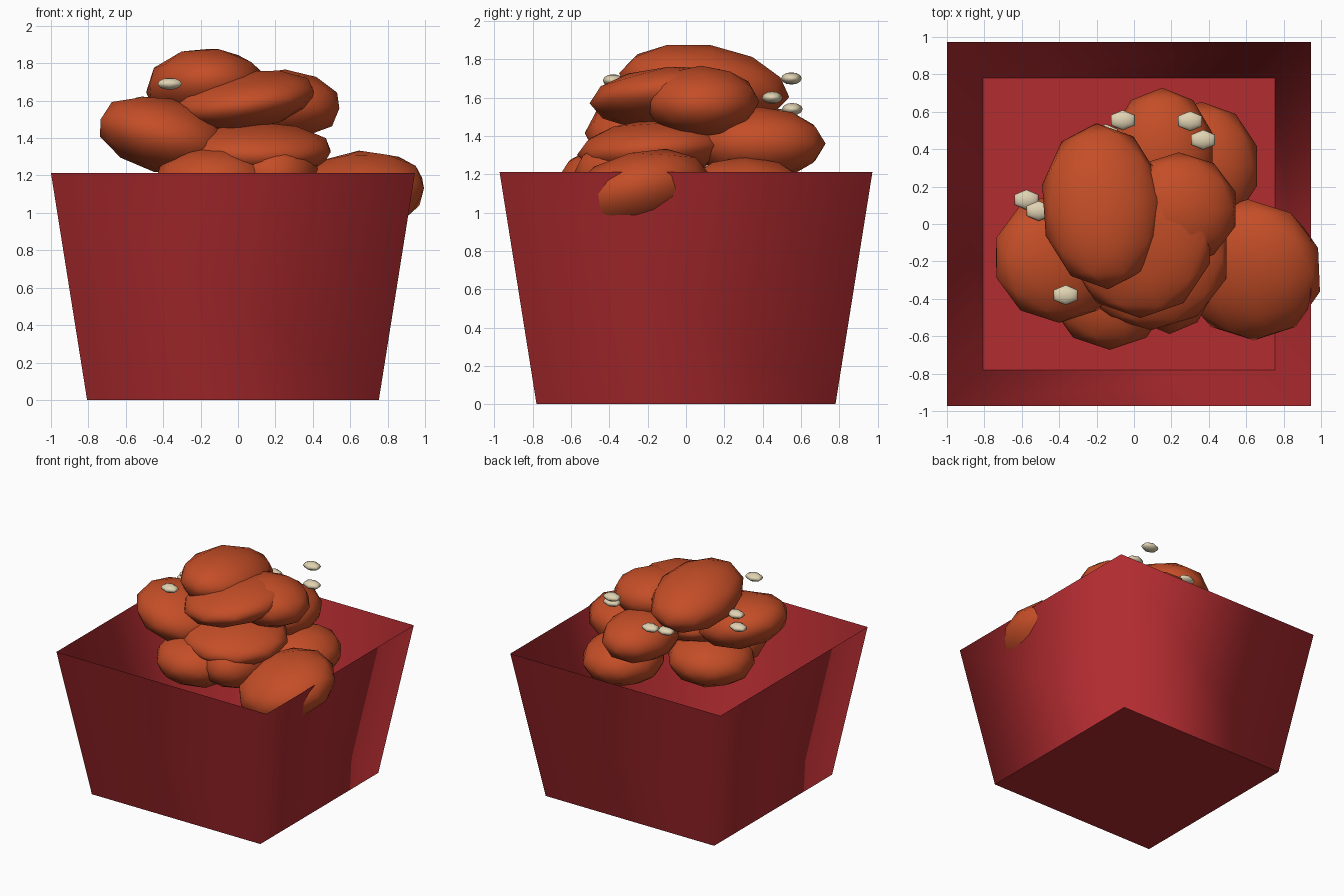
import bpy, bmesh
from math import radians, sqrt, pi
from mathutils import Matrix, Euler

if "Cube" in bpy.data.objects:
    bpy.data.objects.remove(bpy.data.objects["Cube"])


def material(name, rgb):
    m = bpy.data.materials.new(name)
    m.diffuse_color = (*rgb, 1)
    m.use_nodes = True
    m.node_tree.nodes["Principled BSDF"].inputs["Base Color"].default_value = m.diffuse_color
    return m


red = material("red_card", (0.45, 0.025, 0.03))
crust = material("fried_crust", (0.55, 0.075, 0.02))
cream = material("cream", (0.75, 0.65, 0.45))


def finish(name, bm, mat):
    me = bpy.data.meshes.new(name)
    bm.to_mesh(me)
    bm.free()
    me.materials.append(mat)
    ob = bpy.data.objects.new(name, me)
    bpy.context.collection.objects.link(ob)
    return ob


# Open, flared square box with thin walls
H = 1.213
bm = bmesh.new()
bmesh.ops.create_cone(bm, cap_ends=True, segments=4, radius1=0.78 * sqrt(2),
                      radius2=0.973 * sqrt(2), depth=H,
                      matrix=Matrix.Translation((-0.027, 0, H / 2)) @ Matrix.Rotation(pi / 4, 4, 'Z'))
top = [f for f in bm.faces if f.calc_center_median().z > H - 0.01]
bmesh.ops.delete(bm, geom=top, context='FACES_ONLY')
for f in bm.faces:
    f.smooth = abs(f.normal.z) < 0.9
finish("box", bm, red)

# Fried pieces: centre, half sizes, tilt in degrees
pieces = [
    ("top_piece", (-0.17, 0.095, 1.665), (0.325, 0.445, 0.21), (-8, 0, 4)),
    ("left_piece", (-0.40, -0.18, 1.415), (0.36, 0.345, 0.20), (0, 14, 0)),
    ("front_upper_piece", (0.03, -0.08, 1.60), (0.395, 0.42, 0.155), (4, -8, 0)),
    ("right_upper_piece", (0.24, 0.08, 1.58), (0.315, 0.30, 0.185), (0, 4, 0)),
    ("back_piece", (0.15, 0.38, 1.36), (0.28, 0.345, 0.19), (0, 0, 0)),
    ("back_right_piece", (0.36, 0.31, 1.09), (0.31, 0.34, 0.20), (0, 0, 0)),
    ("front_low_piece", (-0.13, -0.33, 1.15), (0.33, 0.34, 0.205), (-4, 0, 0)),
    ("front_right_piece", (0.19, -0.26, 1.20), (0.25, 0.325, 0.21), (0, 0, 0)),
    ("middle_piece", (0.09, -0.17, 1.33), (0.42, 0.395, 0.155), (4, 0, 0)),
    ("inner_low_piece", (-0.18, -0.08, 1.08), (0.34, 0.33, 0.20), (0, 0, 0)),
    ("corner_piece", (0.625, -0.245, 1.095), (0.385, 0.385, 0.22), (14, -10, 0)),
]
for name, loc, size, rot in pieces:
    bm = bmesh.new()
    bmesh.ops.create_icosphere(bm, subdivisions=2, radius=1.01)
    for f in bm.faces:
        f.smooth = True
    ob = finish(name, bm, crust)
    ob.location, ob.scale = loc, size
    ob.rotation_euler = Euler([radians(a) for a in rot])

# Small flat seeds scattered over the pile
seeds = [(-0.06, 0.555, 1.54), (0.30, 0.55, 1.70), (0.37, 0.45, 1.60), (-0.575, 0.13, 1.52),
         (-0.51, 0.07, 1.59), (-0.365, -0.38, 1.69), (-0.15, 0.48, 1.51)]
for i, loc in enumerate(seeds):
    bm = bmesh.new()
    bmesh.ops.create_uvsphere(bm, u_segments=6, v_segments=6, radius=1)
    for f in bm.faces:
        f.smooth = True
    ob = finish(f"seed_{i + 1}", bm, cream)
    ob.location, ob.scale = loc, (0.074, 0.054, 0.032)
